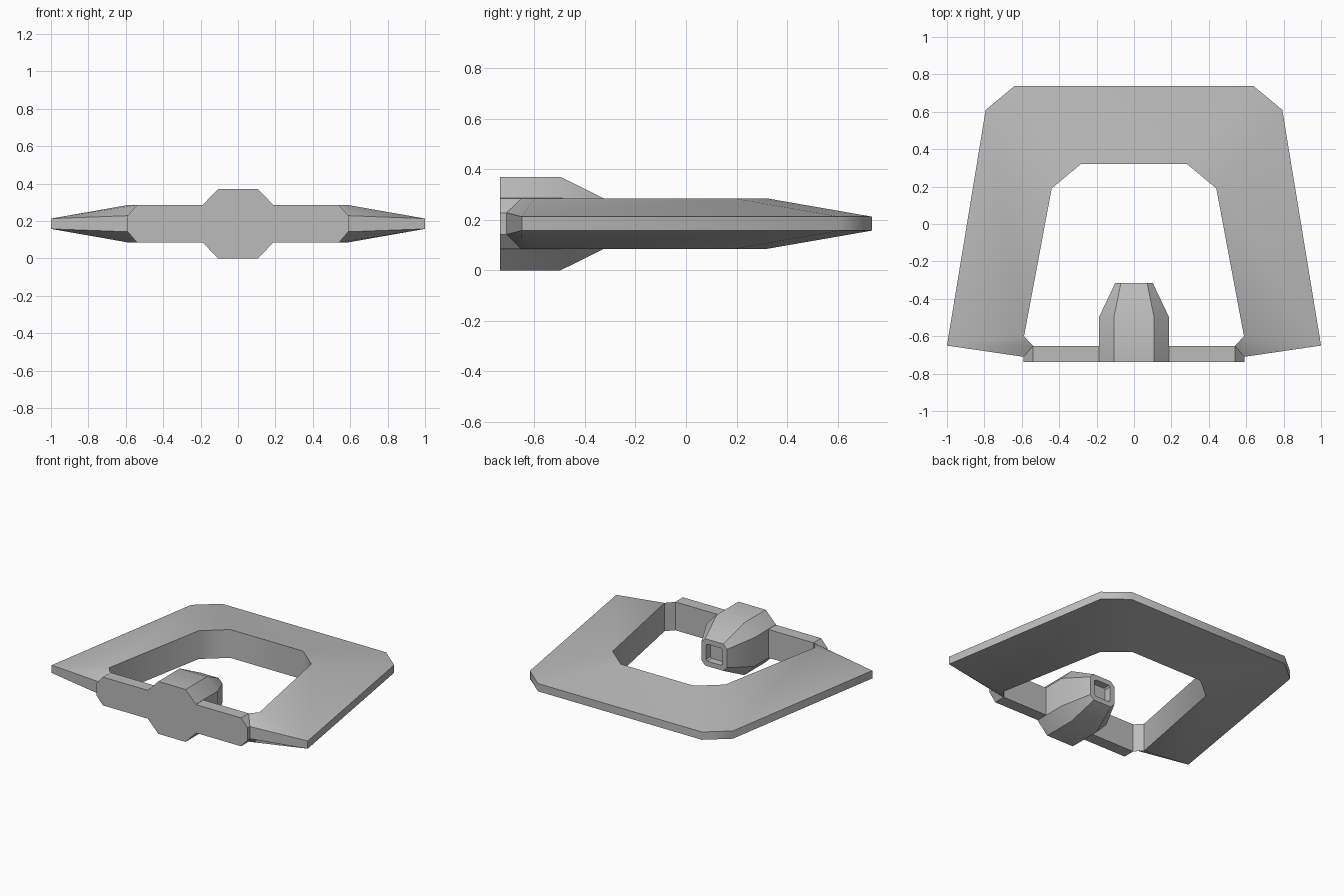
import bpy, bmesh, math

cube = bpy.data.objects.get("Cube")
if cube:
    bpy.data.objects.remove(cube, do_unlink=True)

grey = bpy.data.materials.new("plain grey")
grey.use_nodes = True
grey.diffuse_color = (0.5, 0.5, 0.5, 1)
grey.node_tree.nodes["Principled BSDF"].inputs["Base Color"].default_value = (0.5, 0.5, 0.5, 1)

ZC = 0.185       # middle height of every part
FRONT = -0.737


def loft(name, sections, cap_start=True, cap_end=True, angle=30):
    """Bridge equal-length cross-sections into one solid."""
    bm = bmesh.new()
    rings = [[bm.verts.new(p) for p in s] for s in sections]
    n = len(rings[0])
    for a, b in zip(rings, rings[1:]):
        for i in range(n):
            j = (i + 1) % n
            bm.faces.new((a[i], a[j], b[j], b[i]))
    if cap_start:
        bm.faces.new(rings[0])
    if cap_end:
        bm.faces.new(rings[-1])
    bmesh.ops.recalc_face_normals(bm, faces=bm.faces)
    mesh = bpy.data.meshes.new(name)
    bm.to_mesh(mesh)
    bm.free()
    mesh.materials.append(grey)
    obj = bpy.data.objects.new(name, mesh)
    bpy.context.collection.objects.link(obj)
    bpy.ops.object.select_all(action='DESELECT')
    obj.select_set(True)
    bpy.context.view_layer.objects.active = obj
    bpy.ops.object.shade_smooth_by_angle(angle=math.radians(angle))
    return obj


def octagon(y, hw, hh, cx, cz):
    """Chamfered rectangle in the xz plane."""
    pts = [(hw, hh - cz), (hw - cx, hh), (cx - hw, hh), (-hw, hh - cz),
           (-hw, cz - hh), (cx - hw, -hh), (hw - cx, -hh), (hw, cz - hh)]
    return [(x, y, ZC + z) for x, z in pts]


# Wing frame: thin outer edge, thick inner edge, swept round the back
THIN, THICK, TIP = 0.0275, 0.1, 0.043
half = [  # outer x, y, half height; inner x, y
    (0.59, -0.71, TIP, 0.54, -0.652),
    (1.0, -0.65, THIN, 0.588, -0.60),
    (0.793, 0.61, THIN, 0.44, 0.19),
    (0.64, 0.737, THIN, 0.285, 0.32),
]


def wing_section(s, side):
    ox, oy, oh, ix, iy = s
    return [(side * ox, oy, ZC - oh), (side * ox, oy, ZC + oh),
            (side * ix, iy, ZC + THICK), (side * ix, iy, ZC - THICK)]


loft("wing_frame",
     [wing_section(s, 1) for s in half] + [wing_section(s, -1) for s in reversed(half)],
     False, False, 46)


# Front crossbar with tapered ends that meet the wings
def bar_section(x, back, h):
    return [(x, FRONT, ZC - h), (x, FRONT, ZC + h), (x, back, ZC + h), (x, back, ZC - h)]


loft("front_crossbar", [
    bar_section(-0.59, -0.71, TIP), bar_section(-0.54, -0.652, THICK),
    bar_section(0.54, -0.652, THICK), bar_section(0.59, -0.71, TIP)])

# Central hub: tapers backward to a nozzle with a shallow socket
loft("central_hub", [
    octagon(FRONT, 0.187, 0.185, 0.08, 0.083),
    octagon(-0.497, 0.187, 0.185, 0.08, 0.083),
    octagon(-0.315, 0.1, 0.095, 0.03, 0.03),
    octagon(-0.315, 0.064, 0.06, 0.01, 0.01),
    octagon(-0.36, 0.06, 0.056, 0.01, 0.01)])
